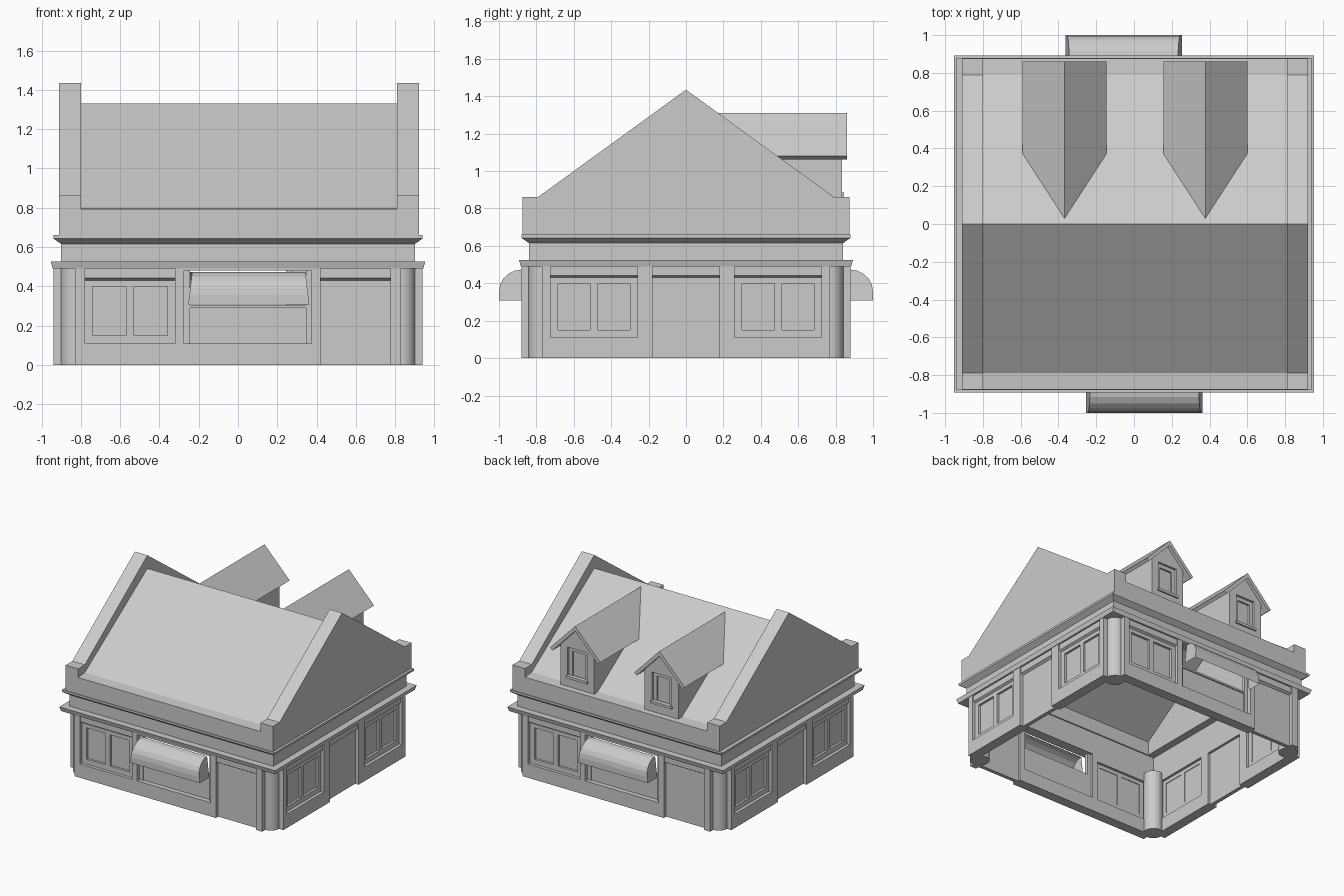
import bpy, bmesh, math
from mathutils import Matrix, Vector

if "Cube" in bpy.data.objects:
    bpy.data.objects.remove(bpy.data.objects["Cube"])


def finish(name, bm):
    bmesh.ops.recalc_face_normals(bm, faces=bm.faces)
    me = bpy.data.meshes.new(name)
    bm.to_mesh(me)
    bm.free()
    ob = bpy.data.objects.new(name, me)
    bpy.context.collection.objects.link(ob)
    return ob


def prism(bm, pts, axis, a, b):
    """Extrude a 2D outline along an axis: x -> pts are (y,z), y -> pts are (x,z)."""
    def place(p, t):
        return (t, p[0], p[1]) if axis == 'x' else (p[0], t, p[1])
    lo = [bm.verts.new(place(p, a)) for p in pts]
    hi = [bm.verts.new(place(p, b)) for p in pts]
    bm.faces.new(lo)
    bm.faces.new(hi[::-1])
    n = len(pts)
    for i in range(n):
        j = (i + 1) % n
        bm.faces.new((lo[i], hi[i], hi[j], lo[j]))


def box(bm, x0, x1, y0, y1, z0, z1):
    prism(bm, [(x0, z0), (x1, z0), (x1, z1), (x0, z1)], 'y', y0, y1)


def turn(bm, k):
    bmesh.ops.rotate(bm, verts=bm.verts, matrix=Matrix.Rotation(k * math.pi / 2, 3, 'Z'))


# ---------- ground floor walls, built facing -y then turned ----------
TOP, HEAD = 0.49, 0.43


def wall(name, k, D, half, openings):
    w, f, g = bmesh.new(), bmesh.new(), bmesh.new()
    back = -(D - 0.08)
    u = -half
    for u0, u1, z0, kind in openings:
        box(w, u, u0, -D, back, 0, TOP)                      # pilaster
        u = u1
        if z0 > 0:
            box(w, u0, u1, -D, back, 0, z0)                  # wall under window
        if kind == 'shop':
            box(w, u0, u1, -D, back, 0.48, TOP)
            for a in (u0, u1 - 0.03):
                box(f, a, a + 0.03, -D + 0.03, -D + 0.06, z0, 0.48)
            box(f, u0 + 0.03, u1 - 0.03, -D + 0.03, -D + 0.06, 0.29, 0.305)
            box(g, u0 + 0.03, u1 - 0.03, -D + 0.04, -D + 0.06, z0, 0.29)
            continue
        # header with sloped underside
        prism(w, [(back, TOP), (-D + 0.01, TOP), (-D + 0.01, 0.442),
                  (-D + 0.03, HEAD), (back, HEAD)], 'x', u0, u1)
        if kind == 'door':
            box(g, u0, u1, -D + 0.03, -D + 0.06, 0, HEAD)
        else:
            m = (u0 + u1) / 2
            for a, b in ((u0, u0 + 0.04), (m - 0.02, m + 0.02), (u1 - 0.04, u1)):
                box(f, a, b, -D + 0.025, -D + 0.06, z0 + 0.04, 0.40)
            box(f, u0, u1, -D + 0.025, -D + 0.06, z0, z0 + 0.04)
            box(f, u0, u1, -D + 0.025, -D + 0.06, 0.40, HEAD)
            box(g, u0 + 0.03, u1 - 0.03, -D + 0.043, -D + 0.055, z0 + 0.03, 0.41)
    box(w, u, half, -D, back, 0, TOP)
    for part, bm in (('wall', w), ('window_frames', f), ('glass_and_door', g)):
        turn(bm, k)
        finish(f'{name}_{part}', bm)


long_side = [(-0.78, -0.32, 0.11, 'window'), (-0.275, 0.375, 0.11, 'shop'),
             (0.42, 0.775, 0, 'door')]
short_side = [(-0.725, -0.26, 0.11, 'window'), (-0.18, 0.18, 0, 'door'),
              (0.26, 0.725, 0.11, 'window')]
wall('front', 0, 0.88, 0.83, long_side)
wall('right', 1, 0.94, 0.77, short_side)
wall('back', 2, 0.88, 0.83, long_side)
wall('left', 3, 0.94, 0.77, short_side)

# ---------- rounded corner columns ----------
for sx in (-1, 1):
    for sy in (-1, 1):
        bm = bmesh.new()
        bmesh.ops.create_cone(bm, cap_ends=True, segments=24, radius1=0.072, radius2=0.072,
                              depth=TOP, matrix=Matrix.Translation((sx * 0.83, sy * 0.77, TOP / 2)))
        for fc in bm.faces:
            fc.smooth = len(fc.verts) == 4
        finish('corner_column', bm)

# ---------- awnings ----------
for k, name in ((0, 'front_awning'), (2, 'back_awning')):
    bm = bmesh.new()
    prof = [(-0.88 - 0.12 * math.sin(t), 0.355 + 0.118 * math.cos(t))
            for t in (i * math.pi / 10 for i in range(6))] + [(-1.0, 0.308)]
    ends = []
    for s in (-1, 1):
        ends.append([bm.verts.new((0.055 + s * (0.288 + (0.473 - z) * 0.12), y, z)) for y, z in prof])
    for i in range(len(prof) - 1):
        bm.faces.new((ends[0][i], ends[0][i + 1], ends[1][i + 1], ends[1][i]))
    for e in ends:                                           # side cheeks, underside open
        bm.faces.new(e + [bm.verts.new((e[-1].co.x, -0.88, 0.308))])
    turn(bm, k)
    finish(name, bm)

# ---------- cornices and frieze, one profile run round the building ----------
bm = bmesh.new()
prof = [(-0.04, 0.49), (0.043, 0.49), (0.053, 0.525), (0, 0.525), (0, 0.615),
        (0.04, 0.643), (0.04, 0.66), (-0.04, 0.66)]
rings = [[bm.verts.new((sx * (0.90 + o), sy * (0.84 + o), z)) for o, z in prof]
         for sx, sy in ((-1, -1), (1, -1), (1, 1), (-1, 1))]
for r in range(4):
    a, b = rings[r], rings[(r + 1) % 4]
    for i in range(len(prof)):
        j = (i + 1) % len(prof)
        bm.faces.new((a[i], b[i], b[j], a[j]))
finish('cornice_frieze', bm)

# ---------- gable end walls ----------
gable = [(-0.875, 0.66), (-0.875, 0.862), (-0.79, 0.862), (0, 1.435),
         (0.79, 0.862), (0.875, 0.862), (0.875, 0.66)]
for name, a, b in (('left_gable', -0.91, -0.80), ('right_gable', 0.81, 0.92)):
    bm = bmesh.new()
    prism(bm, gable, 'x', a, b)
    finish(name, bm)

# ---------- low parapets and main roof ----------
for s, name in ((-1, 'front_parapet'), (1, 'back_parapet')):
    bm = bmesh.new()
    prism(bm, [(s * 0.875, 0.66), (s * 0.875, 0.793), (s * 0.79, 0.80), (s * 0.79, 0.66)],
          'x', -0.80, 0.81)
    finish(name, bm)
bm = bmesh.new()
prism(bm, [(-0.79, 0.80), (0, 1.33), (0.79, 0.80), (0.79, 0.77), (0, 1.30), (-0.79, 0.77)],
      'x', -0.80, 0.81)
finish('main_roof', bm)


# ---------- dormers on the back slope ----------
def trim(bm):
    """Cut away whatever lies below the main roof slope."""
    bmesh.ops.bisect_plane(bm, geom=bm.verts[:] + bm.edges[:] + bm.faces[:],
                           plane_co=Vector((0, 0, 1.325)), plane_no=Vector((0, 0.53 / 0.79, 1)),
                           clear_inner=True)


for c in (-0.3675, 0.3775):
    bm = bmesh.new()                                         # pitched dormer roof
    prism(bm, [(c - 0.2225, 1.08), (c, 1.31), (c + 0.2225, 1.08),
               (c + 0.20, 1.063), (c, 1.27), (c - 0.20, 1.063)], 'y', 0, 0.86)
    trim(bm)
    finish('dormer_roof', bm)
    bm = bmesh.new()                                         # body behind the window
    prism(bm, [(c - 0.15, 0.79), (c - 0.15, 1.115), (c, 1.27),
               (c + 0.15, 1.115), (c + 0.15, 0.79)], 'y', 0.1, 0.80)
    trim(bm)
    finish('dormer_body', bm)
    bm = bmesh.new()                                         # front with window opening
    prism(bm, [(c - 0.15, 0.79), (c - 0.15, 1.115), (c, 1.27), (c + 0.15, 1.115),
               (c + 0.15, 0.79), (c + 0.085, 0.79), (c + 0.085, 1.11),
               (c - 0.085, 1.11), (c - 0.085, 0.79)], 'y', 0.80, 0.833)
    box(bm, c - 0.085, c + 0.085, 0.80, 0.833, 0.79, 0.865)
    finish('dormer_front', bm)
    bm = bmesh.new()                                         # sash and sill
    for s in (-1, 1):
        box(bm, *sorted((c + s * 0.085, c + s * 0.055)), 0.80, 0.815, 0.88, 1.11)
    box(bm, c - 0.055, c + 0.055, 0.80, 0.815, 1.08, 1.11)
    box(bm, c - 0.095, c + 0.095, 0.81, 0.845, 0.865, 0.885)
    finish('dormer_window', bm)
